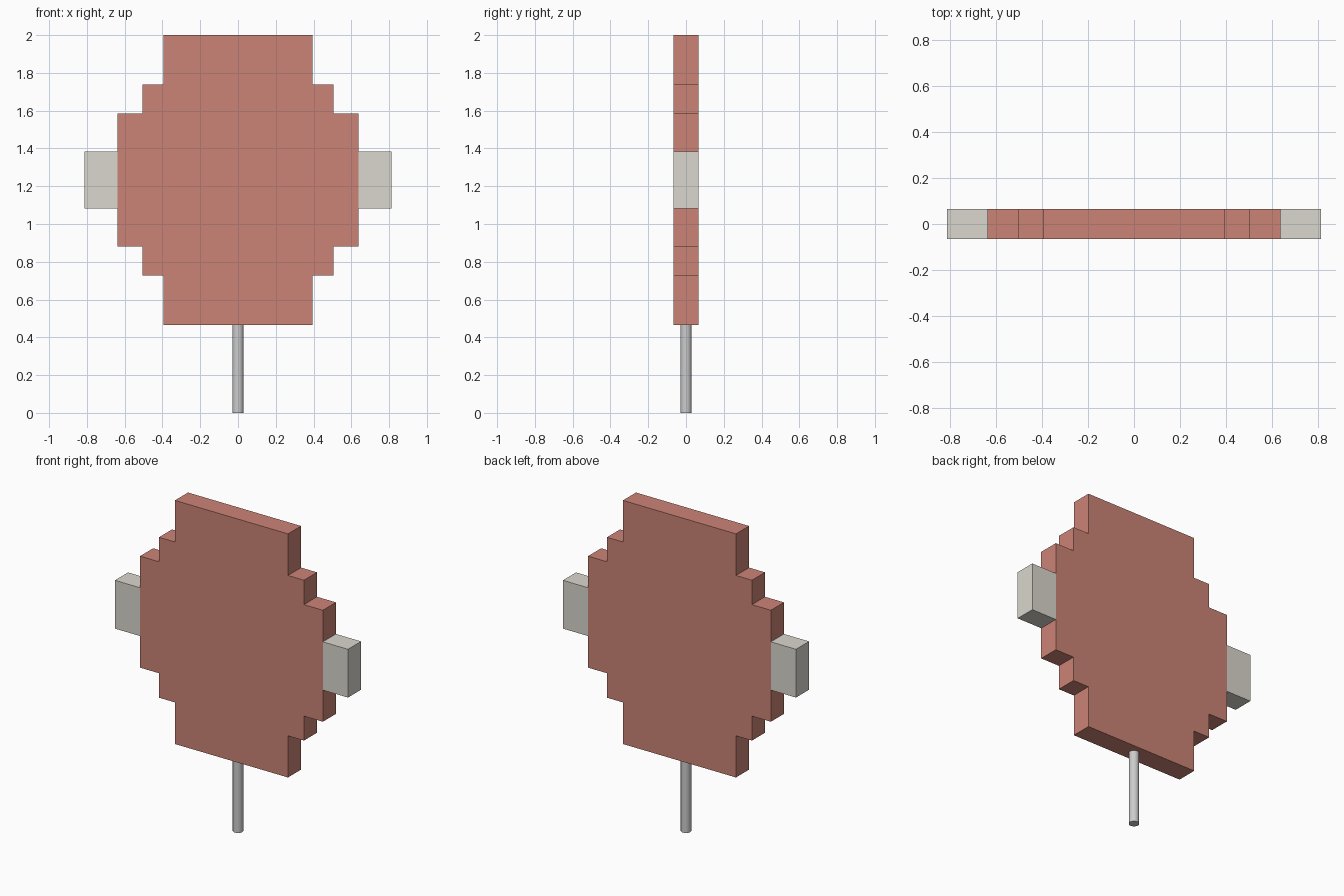
import bpy, bmesh, math

if "Cube" in bpy.data.objects:
    bpy.data.objects.remove(bpy.data.objects["Cube"])

CZ = 1.233      # centre height of the sign
HALF_T = 0.065  # half thickness
# (half width, half height) of each step, from tallest to widest
STEPS = [(0.394, 0.767), (0.505, 0.505), (0.637, 0.351)]
BAR = (0.812, 0.152)


def material(name, color):
    m = bpy.data.materials.new(name)
    m.diffuse_color = color
    m.use_nodes = True
    m.node_tree.nodes["Principled BSDF"].inputs["Base Color"].default_value = m.diffuse_color
    return m


def plate(name, outline, mat):
    """Extrude an x/z outline evenly to both sides of y = 0."""
    bm = bmesh.new()
    face = bm.faces.new([bm.verts.new((x, -HALF_T, z)) for x, z in outline])
    ext = bmesh.ops.extrude_face_region(bm, geom=[face])
    verts = [v for v in ext["geom"] if isinstance(v, bmesh.types.BMVert)]
    bmesh.ops.translate(bm, verts=verts, vec=(0, 2 * HALF_T, 0))
    bmesh.ops.recalc_face_normals(bm, faces=bm.faces)
    me = bpy.data.meshes.new(name)
    bm.to_mesh(me)
    bm.free()
    me.materials.append(mat)
    ob = bpy.data.objects.new(name, me)
    bpy.context.collection.objects.link(ob)
    return ob


red = material("red", (0.60, 0.23, 0.18, 1))
white = material("off_white", (0.70, 0.68, 0.61, 1))

# Stepped round sign: one quadrant staircase, mirrored into the other three
quad = []
for i, (w, h) in enumerate(STEPS):
    quad.append((w, h))
    if i + 1 < len(STEPS):
        quad.append((w, STEPS[i + 1][1]))
right = quad + [(x, -z) for x, z in reversed(quad)]
outline = right + [(-x, z) for x, z in reversed(right)]
plate("sign_plate", [(x, CZ + z) for x, z in outline], red)

# White bar ends, flush with the sign faces
for side, name in ((-1, "bar_end_left"), (1, "bar_end_right")):
    a, b = side * STEPS[-1][0], side * BAR[0]
    plate(name, [(a, CZ - BAR[1]), (b, CZ - BAR[1]),
                 (b, CZ + BAR[1]), (a, CZ + BAR[1])], white)

# Post
top = CZ - STEPS[0][1]
bpy.ops.mesh.primitive_cylinder_add(vertices=32, radius=0.03, depth=top,
                                    location=(0, 0, top / 2))
bpy.context.object.name = "post"
bpy.ops.object.shade_smooth_by_angle(angle=math.radians(30))
